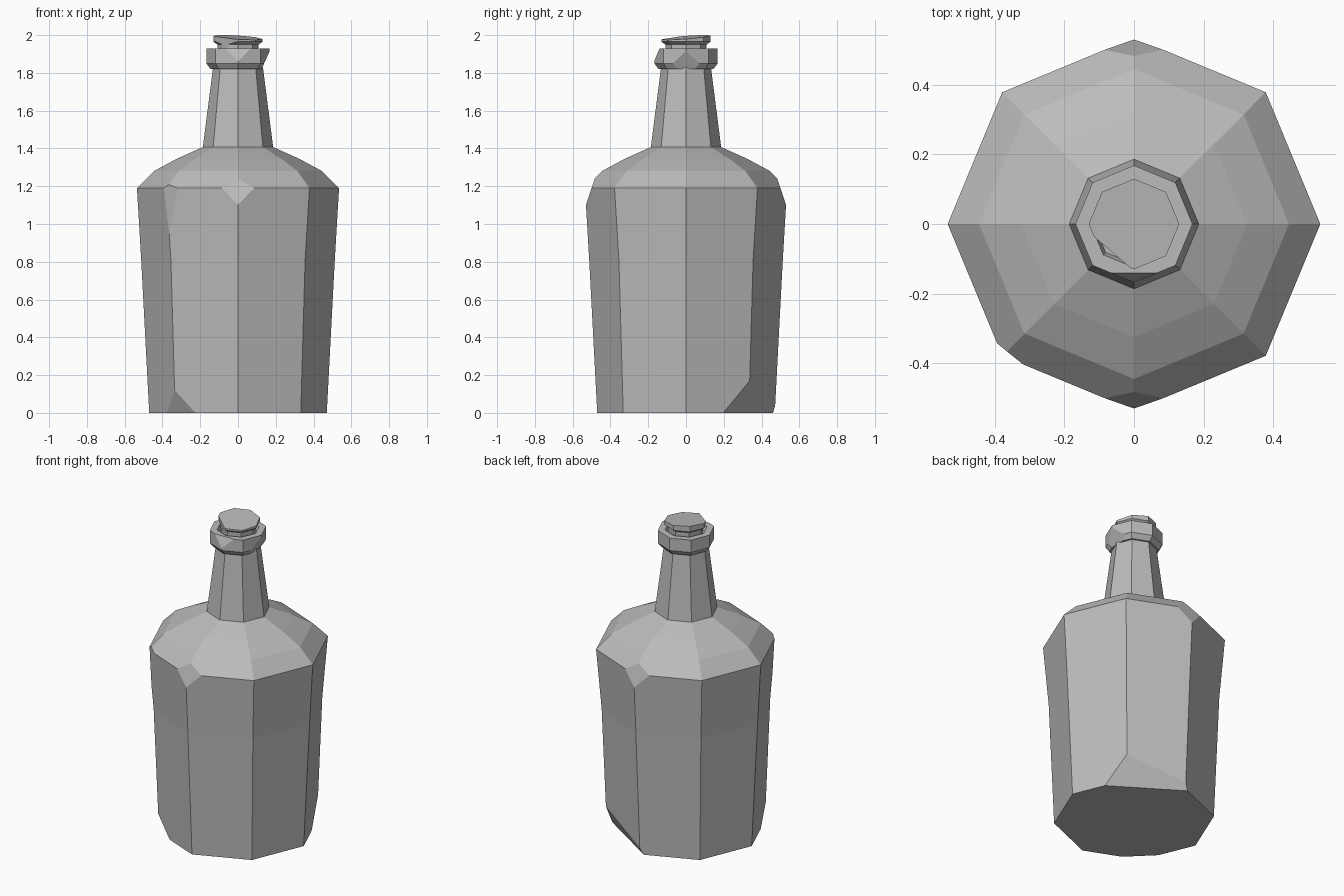
import bpy, bmesh
from math import cos, sin, pi
from mathutils import Vector

cube = bpy.data.objects.get("Cube")
if cube:
    bpy.data.objects.remove(cube)

grey = bpy.data.materials.new("worn_grey")
grey.use_nodes = True
colour = (0.5, 0.5, 0.5, 1)
grey.diffuse_color = colour
grey.node_tree.nodes["Principled BSDF"].inputs["Base Color"].default_value = colour


def turned(profile, sides=8):
    """Closed faceted solid from (radius, height) rings."""
    bm = bmesh.new()
    rings = [[bm.verts.new((r * cos(2 * pi * i / sides), r * sin(2 * pi * i / sides), z))
              for i in range(sides)] for r, z in profile]
    for low, high in zip(rings, rings[1:]):
        for i in range(sides):
            j = (i + 1) % sides
            bm.faces.new((low[i], low[j], high[j], high[i]))
    bm.faces.new(rings[0][::-1])
    bm.faces.new(rings[-1])
    return bm


def chip(bm, centre, a, b, c):
    """Slice off the material beyond the plane through three points."""
    a, b, c = Vector(a), Vector(b), Vector(c)
    normal = (b - a).cross(c - a).normalized()
    if normal.dot(Vector(centre) - a) > 0:
        normal.negate()
    cut = bmesh.ops.bisect_plane(bm, geom=bm.verts[:] + bm.edges[:] + bm.faces[:],
                                 plane_co=a, plane_no=normal, clear_outer=True)
    edges = [e for e in cut["geom_cut"] if isinstance(e, bmesh.types.BMEdge)]
    bmesh.ops.holes_fill(bm, edges=edges, sides=0)


def finish(bm, name):
    bmesh.ops.recalc_face_normals(bm, faces=bm.faces[:])
    mesh = bpy.data.meshes.new(name)
    bm.to_mesh(mesh)
    bm.free()
    mesh.materials.append(grey)
    obj = bpy.data.objects.new(name, mesh)
    bpy.context.collection.objects.link(obj)


# Body and rounded shoulder
body = turned([(0.47, 0), (0.512, 0.8), (0.535, 1.19), (0.445, 1.28),
               (0.325, 1.345), (0.18, 1.41)])
for v in body.verts:  # corners dented slightly at mid height
    if 0.7 < v.co.z < 0.9 and abs(v.co.x * v.co.y) > 0.01:
        v.co.x *= 0.98
        v.co.y *= 0.98
middle = (0, 0, 0.7)
# Chipped shoulder corners, front and back
for s in (-1, 1):
    chip(body, middle, (0, s * 0.53, 1.1), (0.085, s * 0.5, 1.19), (-0.085, s * 0.5, 1.19))
# Long chip down the front right corner
chip(body, middle, (-0.363, -0.363, 0.82), (-0.415, -0.325, 1.19), (-0.31, -0.41, 1.19))
# Chipped base corners
chip(body, middle, (-0.338, -0.338, 0.13), (-0.23, -0.372, 0), (-0.372, -0.23, 0))
chip(body, middle, (0.341, 0.341, 0.18), (0.385, 0.2, 0), (0, 0.472, 0.04))
finish(body, "bottle_body")

# Neck
finish(turned([(0.187, 1.4), (0.132, 1.83)]), "bottle_neck")

# Collar with a recessed mouth
collar = turned([(0.145, 1.82), (0.168, 1.85), (0.168, 1.93), (0.125, 1.93), (0.115, 1.9)])
chip(collar, (0, 0, 1.87), (0.17, 0, 1.92), (0.125, 0.05, 1.82), (0.125, -0.05, 1.82))
chip(collar, (0, 0, 1.87), (0, -0.165, 1.87), (0.06, -0.14, 1.93), (-0.06, -0.14, 1.93))
finish(collar, "neck_collar")

# Cork with a slanted, broken top
cork = turned([(0.105, 1.88), (0.108, 1.95), (0.13, 1.965), (0.13, 2.02)])
chip(cork, (0, 0, 1.92), (-0.13, 0.05, 2.0), (0.12, 0, 1.98), (0, 0.13, 1.998))
chip(cork, (0, 0, 1.95), (-0.1, -0.05, 2), (-0.03, -0.11, 1.99), (-0.08, -0.06, 1.93))
finish(cork, "cork")
